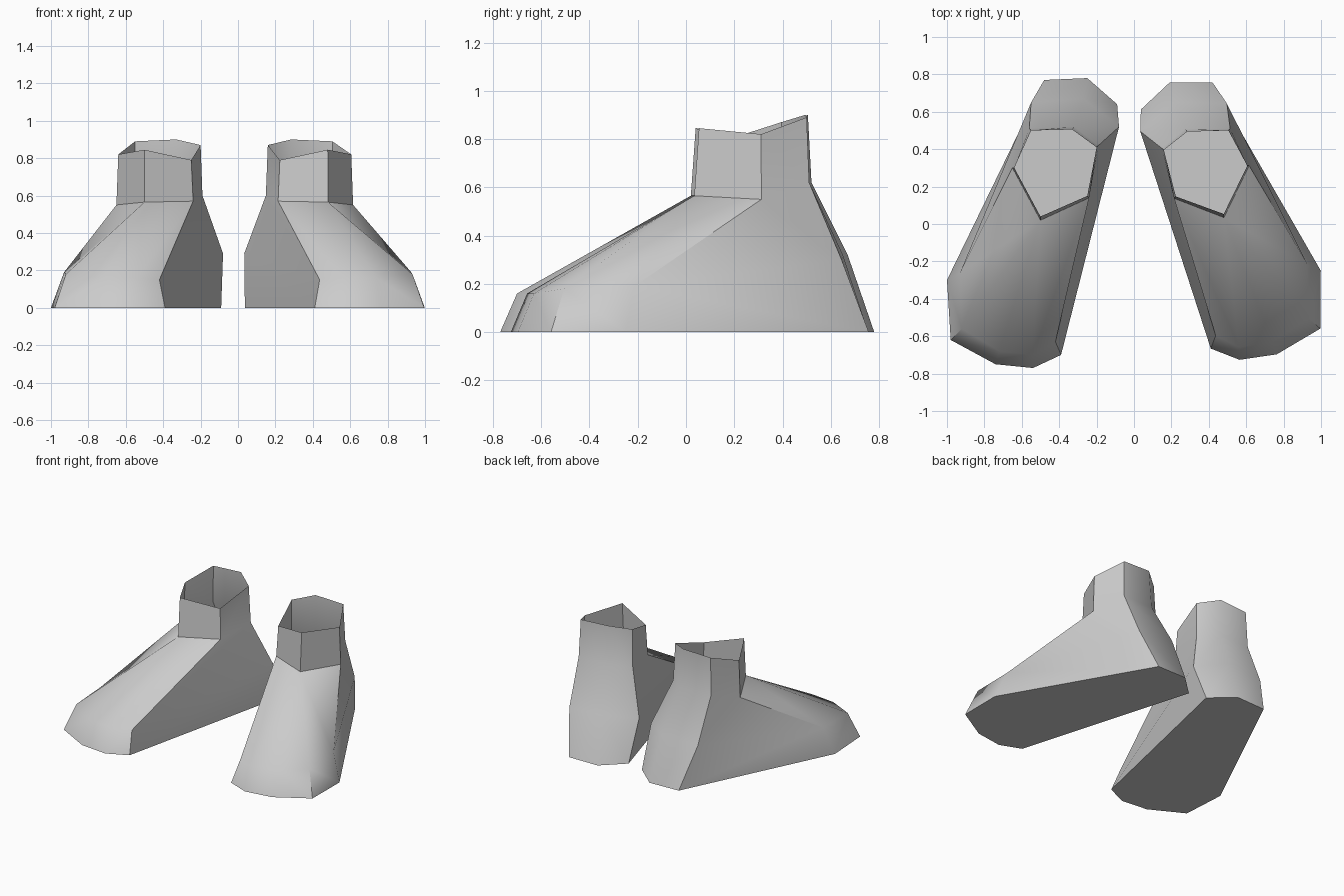
import bpy, bmesh
from mathutils import Matrix

if "Cube" in bpy.data.objects:
    bpy.data.objects.remove(bpy.data.objects["Cube"])

# Rings run outer ball -> toes -> inner ball -> inner heel -> back -> outer heel
SOLE = [(1, -.30, 0), (.98, -.62, 0), (.74, -.75, 0), (.54, -.77, 0),
        (.39, -.70, 0), (.09, .64, 0), (.25, .78, 0), (.48, .77, 0)]
INSTEP = [(.93, -.26, .19), (.92, -.56, .18), (.72, -.68, .16), (.54, -.70, .16),
          (.42, -.63, .15), (.08, .52, .29), (.27, .67, .32), (.55, .65, .30)]


def six_to_eight(ring):
    """The three toe columns converge in one front point."""
    return [ring[0], ring[1], ring[1]] + ring[1:]


ANKLE = six_to_eight([(.65, .30, .55), (.50, .02, .565), (.24, .14, .57),
                      (.19, .42, .60), (.32, .52, .62), (.56, .51, .62)])
CUFF = six_to_eight([(.64, .30, .82), (.50, .04, .845), (.25, .15, .79),
                     (.20, .41, .87), (.33, .505, .90), (.55, .50, .89)])


def make_foot(name, matrix):
    bm = bmesh.new()
    verts = {}

    def vert(p):
        if p not in verts:
            verts[p] = bm.verts.new(p)
        return verts[p]

    rings = [[vert(p) for p in ring] for ring in (SOLE, INSTEP, ANKLE, CUFF)]
    bm.faces.new(rings[0])  # closed sole, open cuff
    for low, high in zip(rings, rings[1:]):
        for i in range(8):
            j = (i + 1) % 8
            corners = list(dict.fromkeys((low[i], low[j], high[j], high[i])))
            if len(corners) > 2:
                bm.faces.new(corners)
    bm.transform(matrix)
    bmesh.ops.recalc_face_normals(bm, faces=bm.faces)
    mesh = bpy.data.meshes.new(name)
    bm.to_mesh(mesh)
    bm.free()
    obj = bpy.data.objects.new(name, mesh)
    bpy.context.collection.objects.link(obj)
    bpy.ops.object.select_all(action='DESELECT')
    obj.select_set(True)
    bpy.context.view_layer.objects.active = obj
    bpy.ops.object.shade_smooth_by_angle(angle=.75)


# Mirrored pair, the second one slightly turned and shortened
make_foot("left_foot", Matrix.Diagonal((-1, 1, 1, 1)))
make_foot("right_foot", Matrix(((1, -.055, 0, -.018), (.05, .965, 0, -.01),
                                (0, 0, 1, 0), (0, 0, 0, 1))))
